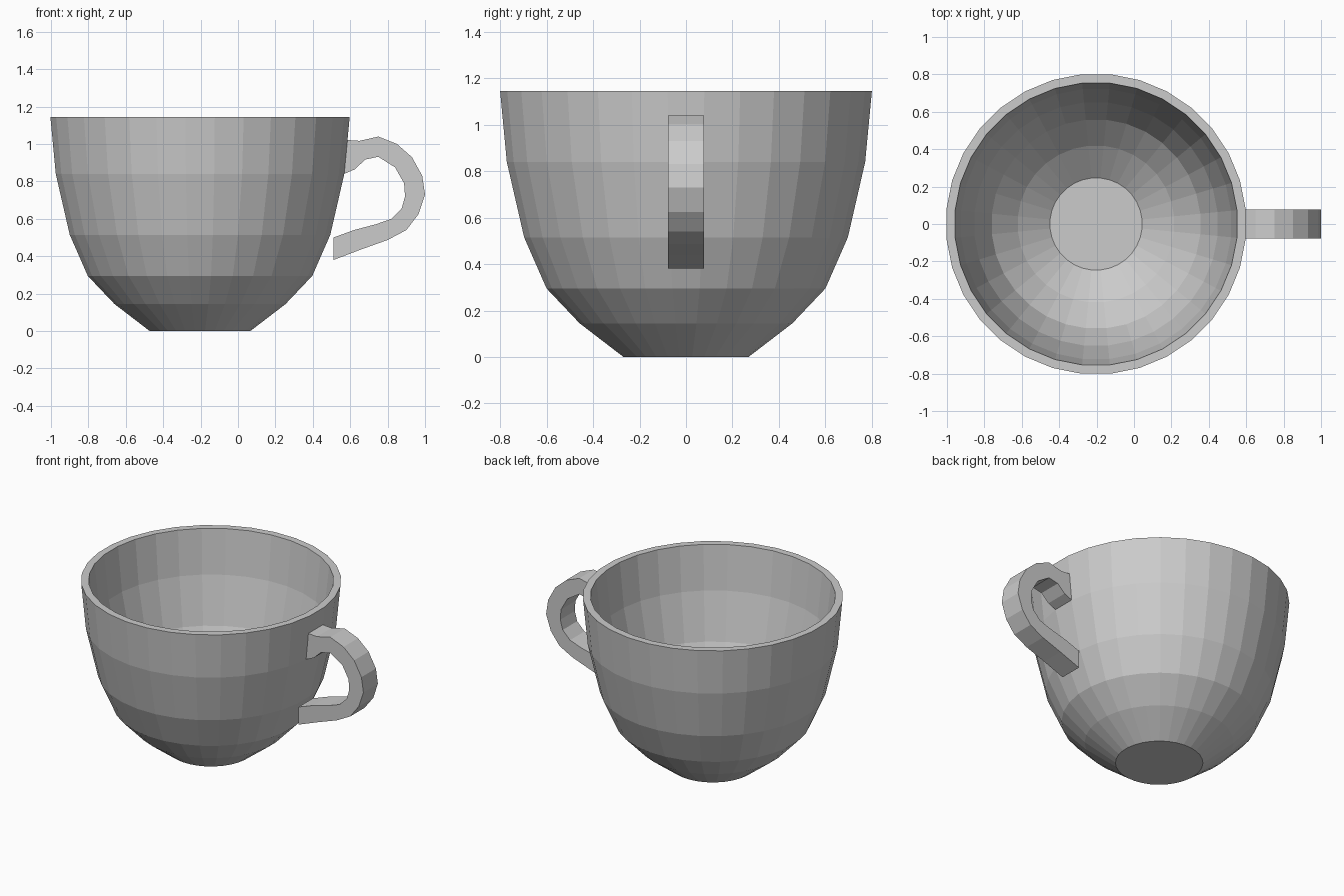
import bpy, bmesh, math

if "Cube" in bpy.data.objects:
    bpy.data.objects.remove(bpy.data.objects["Cube"])

SIDES = 32
CUP_X = -0.203
HALF_WIDTH = 0.078

clay = bpy.data.materials.new("light grey")
clay.diffuse_color = (0.6, 0.6, 0.6, 1)
clay.use_nodes = True
clay.node_tree.nodes["Principled BSDF"].inputs["Base Color"].default_value = clay.diffuse_color


def finish(name, bm):
    bmesh.ops.recalc_face_normals(bm, faces=bm.faces)
    mesh = bpy.data.meshes.new(name)
    bm.to_mesh(mesh)
    bm.free()
    mesh.materials.append(clay)
    obj = bpy.data.objects.new(name, mesh)
    bpy.context.collection.objects.link(obj)
    return obj


# Cup: outer wall up to the rim, then inner wall down to the inside floor
profile = [(0.27, 0), (0.46, 0.145), (0.603, 0.295), (0.70, 0.515),
           (0.775, 0.84), (0.804, 1.145),
           (0.757, 1.145), (0.725, 0.845), (0.653, 0.53),
           (0.56, 0.325), (0.42, 0.18), (0.247, 0.05)]
bm = bmesh.new()
rings = []
for r, z in profile:
    ring = []
    for i in range(SIDES):
        a = 2 * math.pi * (i + 0.5) / SIDES
        ring.append(bm.verts.new((CUP_X + r * math.cos(a), r * math.sin(a), z)))
    rings.append(ring)
for lo, hi in zip(rings, rings[1:]):
    for i in range(SIDES):
        j = (i + 1) % SIDES
        bm.faces.new((lo[i], lo[j], hi[j], hi[i]))
bm.faces.new(rings[0])
bm.faces.new(rings[-1])
finish("cup_bowl", bm)

# Handle: matching outer and inner outlines, extruded across y
outer = [(0.58, 1.022), (0.65, 1.017), (0.75, 1.04), (0.85, 1.0), (0.93, 0.93),
         (0.985, 0.83), (1.0, 0.73), (0.965, 0.625), (0.90, 0.54),
         (0.80, 0.487), (0.66, 0.437), (0.51, 0.38)]
inner = [(0.567, 0.84), (0.625, 0.865), (0.68, 0.917), (0.75, 0.932), (0.84, 0.875),
         (0.888, 0.79), (0.893, 0.72), (0.875, 0.655), (0.82, 0.60),
         (0.74, 0.572), (0.62, 0.54), (0.51, 0.50)]
bm = bmesh.new()
sections = []
for (ox, oz), (ix, iz) in zip(outer, inner):
    sections.append([bm.verts.new(p) for p in (
        (ox, -HALF_WIDTH, oz), (ox, HALF_WIDTH, oz),
        (ix, HALF_WIDTH, iz), (ix, -HALF_WIDTH, iz))])
for a, b in zip(sections, sections[1:]):
    for i in range(4):
        j = (i + 1) % 4
        bm.faces.new((a[i], a[j], b[j], b[i]))
bm.faces.new(sections[0])
bm.faces.new(sections[-1])
finish("handle", bm)
